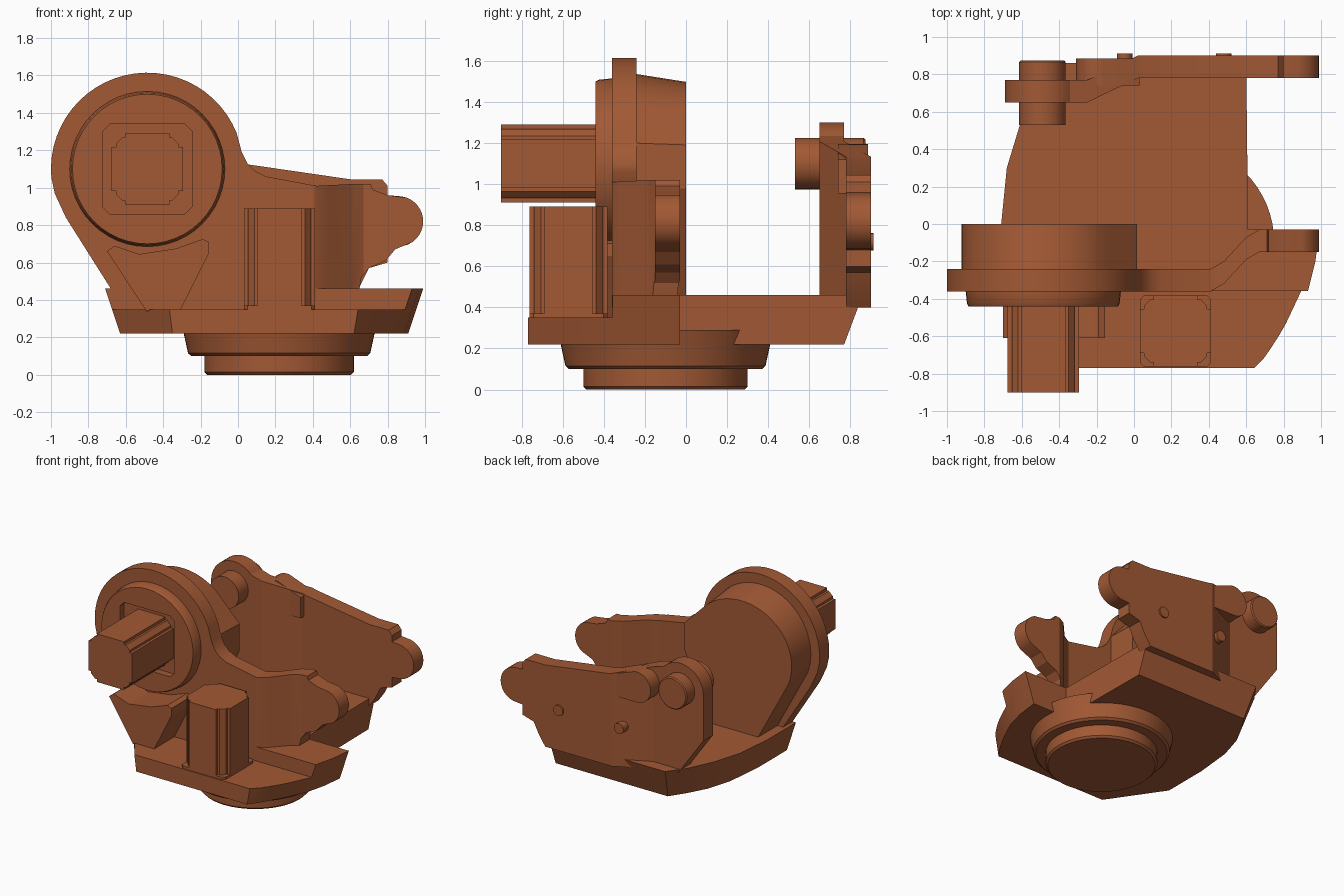
import bpy, bmesh
from math import sin, cos, radians

if "Cube" in bpy.data.objects:
    bpy.data.objects.remove(bpy.data.objects["Cube"])

mat = bpy.data.materials.new("rust_brown")
mat.diffuse_color = (0.36, 0.10, 0.035, 1)
mat.use_nodes = True
mat.node_tree.nodes["Principled BSDF"].inputs["Base Color"].default_value = mat.diffuse_color


def finish(name, bm):
    bmesh.ops.recalc_face_normals(bm, faces=bm.faces)
    me = bpy.data.meshes.new(name)
    bm.to_mesh(me)
    bm.free()
    ob = bpy.data.objects.new(name, me)
    bpy.context.collection.objects.link(ob)
    me.materials.append(mat)
    return ob


def stack(name, loops, cuts=(), jog=None):
    """Skin equal-length point loops; optionally slice at x values and bend in y."""
    bm = bmesh.new()
    rows = [[bm.verts.new(p) for p in loop] for loop in loops]
    bm.faces.new(rows[0])
    bm.faces.new(rows[-1])
    n = len(rows[0])
    for a, b in zip(rows, rows[1:]):
        for i in range(n):
            j = (i + 1) % n
            bm.faces.new((a[i], a[j], b[j], b[i]))
    for x in cuts:
        geom = bm.verts[:] + bm.edges[:] + bm.faces[:]
        bmesh.ops.bisect_plane(bm, geom=geom, plane_co=(x, 0, 0), plane_no=(1, 0, 0))
    if jog:
        for v in bm.verts:
            v.co.y += jog(v.co.x)
    return finish(name, bm)


def plate(name, pts, y0, y1, **kw):
    return stack(name, [[(x, y, z) for x, z in pts] for y in (y0, y1)], **kw)


def block(name, pts, z0, z1):
    return stack(name, [[(x, y, z) for x, y in pts] for z in (z0, z1)])


def arc(cx, cz, r, a0, a1, n=12):
    return [(cx + r * cos(radians(a0 + (a1 - a0) * i / n)),
             cz + r * sin(radians(a0 + (a1 - a0) * i / n))) for i in range(n + 1)]


def turned(name, cx, cv, steps, axis, n=48):
    """Round part from (position, radius) steps along y or z."""
    loops = []
    for t, r in steps:
        ring = arc(cx, cv, r, 0, 360, n)[:-1]
        loops.append([(a, t, b) if axis == "y" else (a, b, t) for a, b in ring])
    return stack(name, loops)


def cut(ob, cutter):
    m = ob.modifiers.new("cut", "BOOLEAN")
    m.object, m.operation, m.solver = cutter, "DIFFERENCE", "EXACT"
    bpy.context.view_layer.objects.active = ob
    bpy.ops.object.modifier_apply(modifier=m.name)
    bpy.data.objects.remove(cutter)


def four_corners(cx, cy, corner):
    """Repeat one corner's points in four quarter turns."""
    pts = []
    for k in range(4):
        c, s = (1, 0, -1, 0)[k], (0, 1, 0, -1)[k]
        pts += [(cx + c * x - s * y, cy + s * x + c * y) for x, y in corner]
    return pts


def ramp(keys):
    def f(x):
        for (x0, v0), (x1, v1) in zip(keys, keys[1:]):
            if x0 <= x <= x1:
                return v0 + (v1 - v0) * (x - x0) / (x1 - x0)
        return keys[0][1] if x < keys[0][0] else keys[-1][1]
    return f


# Base deck with sloped rim and a lowered front ledge
top = [(-.38, -.77), (.66, -.77), (.76, -.67), (.85, -.53), (.93, -.36), (.97, -.2),
       (.99, -.03), (.61, -.03), (.60, .86), (-.42, .86), (-.52, .72), (-.61, .53),
       (-.68, .3), (-.71, 0), (-.71, -.36)]
low = [(-.35, -.77), (.62, -.77), (.69, -.67), (.77, -.53), (.85, -.36), (.89, -.2),
       (.91, -.03), (.61, -.03), (.60, .77), (-.38, .77), (-.46, .65), (-.54, .5),
       (-.60, .3), (-.63, 0), (-.63, -.36)]
deck = stack("base_deck", [[(x, y, .22) for x, y in low], [(x, y, .46) for x, y in top]])
cut(deck, block("ledge_cutter", [(-1.2, -1), (1.2, -1), (1.2, -.358), (-1.2, -.358)], .35, .7))

# Round swivel foot under the deck
turned("swivel_foot", .22, -.10, [(0, .385), (.015, .40), (.10, .40), (.10, .47),
                                  (.115, .487), (.22, .51), (.29, .53)], "z", 64)

# Front arm: big round head, jogged strap and rounded tip
CX, CZ = -.485, 1.10
front = arc(CX, CZ, .515, 22, 185, 26)
front += [(-.98, .97), (-.92, .84), (-.68, .46), (-.64, .40), (.63, .40), (.65, .46),
          (.66, .52), (.70, .57), (.79, .61), (.84, .67)]
front += arc(.855, .82, .135, -55, 70)
front += [(.80, .96), (.72, .99), (.71, 1.02), (.62, 1.02), (.42, 1.01), (.15, 1.06),
          (.09, 1.09), (.05, 1.13), (.02, 1.19)]
keys = [(.41, 0), (.48, .04), (.60, .17), (.67, .21)]
plate("front_arm", front, -.36, -.24, cuts=[k[0] for k in keys], jog=ramp(keys))

# Housing behind the round head, sloping down towards the back
house = arc(CX, CZ, .438, 40, 200, 24)
house += [(-.62, .44), (-.25, .44), (.015, .98), (.015, 1.2)]
stack("head_housing", [[(x, -.25, z) for x, z in house],
                       [(x, 0, CZ + (z - CZ) * (.91 if z > CZ else 1)) for x, z in house]])

# Front disc with a recessed socket, and the two keyed pegs
disc = turned("front_disc", CX, CZ, [(-.30, .415), (-.36, .415), (-.425, .408), (-.44, .40)], "y")
socket = four_corners(CX, CZ, [(.24, .20), (.20, .24)])
cut(disc, plate("socket_cutter", socket, -.5, -.385))
key = [(.19, .118), (.168, .118), (.168, .135), (.135, .168), (.118, .168), (.118, .19)]
plate("front_peg", four_corners(CX, CZ, key), -.90, -.32)
block("upright_peg", four_corners(.222, -.572, key), .30, .89)
corner_foot = four_corners(.222, -.572, [(.19, .17), (.17, .19)])
block("upright_peg_foot", corner_foot, .30, .37)

# Wedge bracket below the disc
plate("wedge_bracket", [(-.70, .66), (-.66, .69), (-.53, .645), (-.33, .675), (-.19, .725),
                        (-.155, .71), (-.155, .65), (-.31, .34), (-.49, .34)], -.61, -.33)

# Back plate: knob, jog and rounded tip
back = arc(-.49, 1.10, .20, 42, 180, 16)
back += [(-.69, .74), (-.45, .40), (.60, .40), (.655, .48), (.70, .57), (.80, .60), (.80, .68)]
back += arc(.855, .82, .135, -80, 80)
back += [(.80, .96), (.80, 1.01), (.77, 1.045), (.60, 1.045), (.05, 1.125), (-.22, 1.20)]
plate("back_plate", back, .65, .77, cuts=(-.25, .02), jog=ramp([(-.25, 0), (.02, .13)]))

# Back plate details: hinge pin, boss and two small studs
turned("hinge_pin", -.49, 1.10, [(.53, .125), (.865, .125), (.873, .117)], "y", 32)
boss = arc(-.19, 1.075, .12, 80, 270, 16) + [(.03, .955), (.03, 1.12)]
plate("back_boss", boss, .74, .885)
for i, x in enumerate((-.05, .48)):
    turned(f"back_stud_{i + 1}", x, .72, [(.85, .042), (.912, .042)], "y", 16)

# Smooth curved walls, keep hard edges
for ob in bpy.context.scene.objects:
    ob.select_set(True)
bpy.context.view_layer.objects.active = deck
bpy.ops.object.shade_smooth_by_angle(angle=radians(25))
